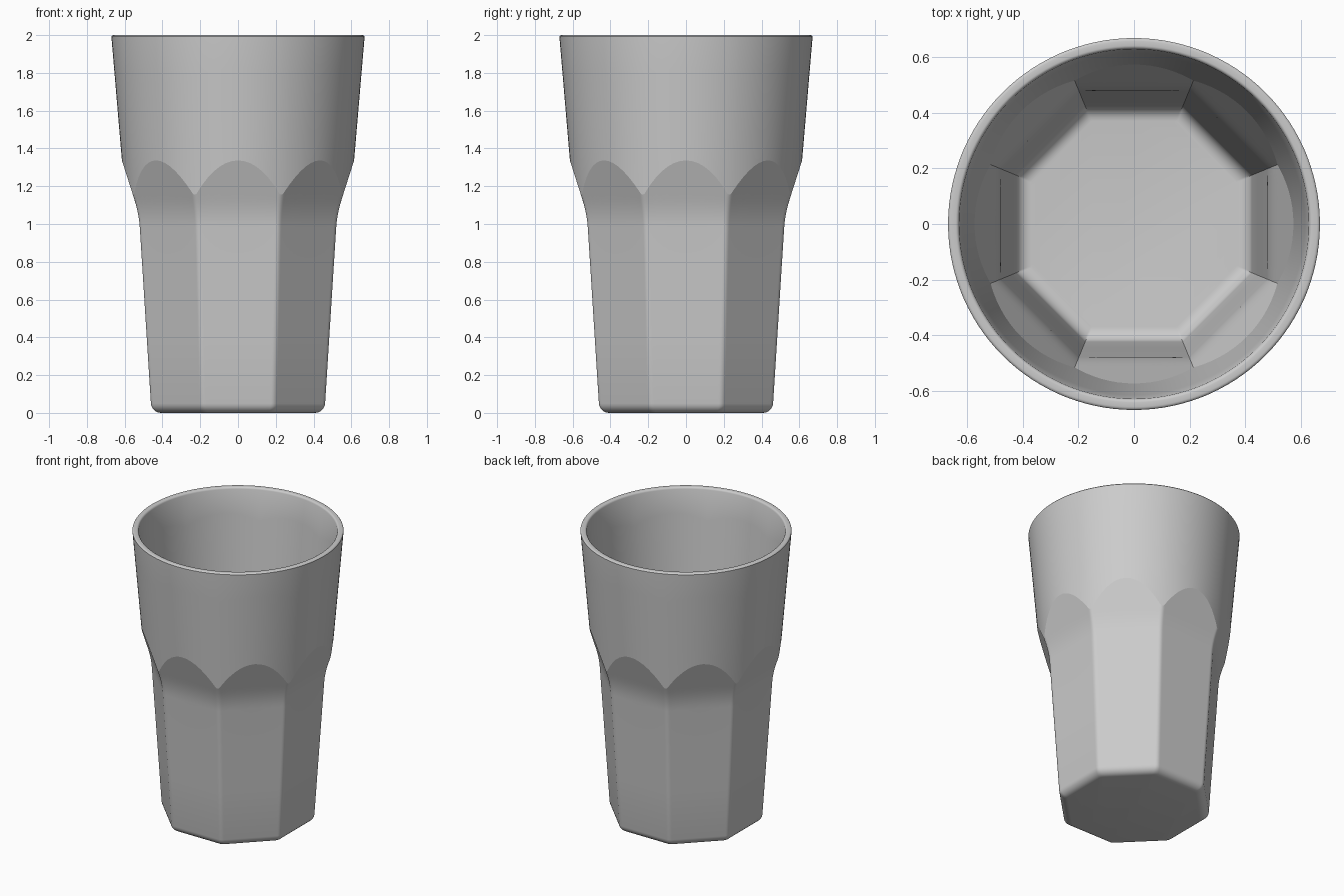
import bpy, bmesh
from math import pi, cos, sin, tan, sqrt, radians

if "Cube" in bpy.data.objects:
    bpy.data.objects.remove(bpy.data.objects["Cube"])

HALF = pi / 8      # half angle of one of the eight facets
LIP = 0.012        # rim rounding
ROUND = 0.05       # floor rounding


def cone(z):
    return 0.501 + 0.085 * z


def apothem(z):
    # straight wall, then a curve, then a straight flare into the cone
    a = 0.458 + 0.063 * z
    s = min(max(z - 0.98, 0), 0.15)
    a += 0.257 * s * s / 0.30
    return a + 0.257 * max(z - 1.13, 0)


def facet(a, t, rho):
    # radius of a rounded octagon at angle t from the facet centre
    t = abs(t)
    if rho == 0 or a * tan(t) < (a - rho) * tan(HALF):
        return a / cos(t)
    c, p = (a - rho) / cos(HALF), HALF - t
    return c * cos(p) + sqrt(rho * rho - (c * sin(p)) ** 2)


def wall(t, off, floor, rho, lip_sign):
    # one vertical profile: rounded foot, facet, scallop crease, cone, lip
    def low(z, inset=0):
        return facet(apothem(z) - off - inset, t, rho)
    pts = []
    for k in range(7):
        u = k / 6 * pi / 2
        z = floor + ROUND * (1 - cos(u))
        pts.append((low(z, ROUND * (1 - sin(u))), z))
    pts += [(low(z), z) for z in (0.4, 0.7, 0.98)]
    a, b = 0.98, 1.6
    for _ in range(40):
        m = (a + b) / 2
        if low(m) < cone(m) - off:
            a = m
        else:
            b = m
    for k in range(1, 11):
        z = 0.98 + (a - 0.98) * k / 10
        pts.append((low(z), z))
    crease = len(pts) - 1
    for k in range(1, 5):
        z = a + (2 - LIP - a) * k / 4
        pts.append((cone(z) - off, z))
    for k in range(1, 5):
        v = k / 4 * pi / 2
        pts.append((cone(2) - off - lip_sign * LIP * (1 - cos(v)), 2 - LIP + LIP * sin(v)))
    return pts, crease


# angles across a facet, closer together near the rounded corners
half = [3, 6, 9, 12, 15, 18, 20.2, 20.9, 21.4, 22]
local = [-22.5] + [-d for d in reversed(half)] + [0] + half

bm = bmesh.new()
cols = []
for i in range(8):
    for d in local:
        t = radians(d)
        outer, crease = wall(t, 0, 0, 0.04, 1)
        inner, _ = wall(t, 0.04, 0.05, 0, -1)
        ang = i * pi / 4 + t
        cols.append([bm.verts.new((r * cos(ang), r * sin(ang), z))
                     for r, z in outer + inner[::-1]])

# glass walls
n, rows = len(cols), len(cols[0])
for i in range(n):
    p, q = cols[i], cols[(i + 1) % n]
    for j in range(rows - 1):
        bm.faces.new((p[j], q[j], q[j + 1], p[j + 1]))
    # scalloped creases stay crisp
    for j in (crease, rows - 1 - crease):
        bm.edges.get((p[j], q[j])).smooth = False

# underside and inner floor
bm.faces.new([c[0] for c in reversed(cols)])
bm.faces.new([c[-1] for c in cols])
bmesh.ops.recalc_face_normals(bm, faces=bm.faces)

mesh = bpy.data.meshes.new("tumbler")
bm.to_mesh(mesh)
bm.free()
tumbler = bpy.data.objects.new("tumbler", mesh)
bpy.context.collection.objects.link(tumbler)
bpy.context.view_layer.objects.active = tumbler
tumbler.select_set(True)
bpy.ops.object.shade_smooth_by_angle(angle=radians(30))
